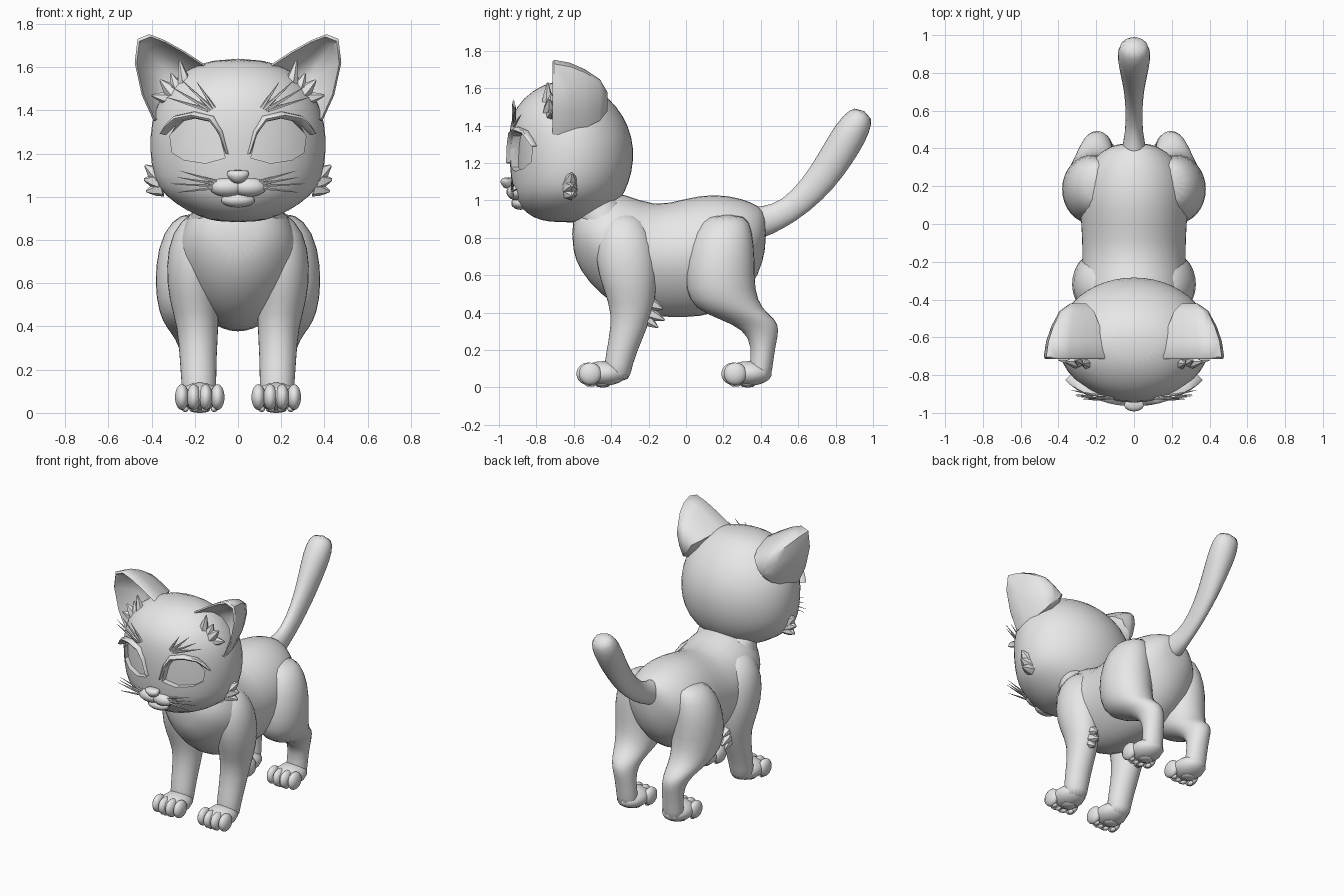
import bpy, bmesh, math
from mathutils import Vector

if "Cube" in bpy.data.objects:
    bpy.data.objects.remove(bpy.data.objects["Cube"])

fur = bpy.data.materials.new("plain_grey")
fur.diffuse_color = (0.8, 0.8, 0.8, 1)
fur.use_nodes = True
fur.node_tree.nodes["Principled BSDF"].inputs["Base Color"].default_value = fur.diffuse_color


def finish(name, bm, mirror=False, subsurf=0, cutter=None, angle=45):
    """Turn a bmesh into a finished, smooth-shaded object with its modifiers applied."""
    bmesh.ops.recalc_face_normals(bm, faces=bm.faces)
    me = bpy.data.meshes.new(name)
    bm.to_mesh(me)
    bm.free()
    ob = bpy.data.objects.new(name, me)
    bpy.context.collection.objects.link(ob)
    if subsurf:
        ob.modifiers.new("Smooth", 'SUBSURF').levels = subsurf
    if mirror:
        m = ob.modifiers.new("Mirror", 'MIRROR')
        m.use_mirror_merge = False
    if cutter:
        b = ob.modifiers.new("Cut", 'BOOLEAN')
        b.object, b.operation, b.solver = cutter, 'DIFFERENCE', 'EXACT'
    dg = bpy.context.evaluated_depsgraph_get()
    new = bpy.data.meshes.new_from_object(ob.evaluated_get(dg))
    ob.modifiers.clear()
    ob.data = new
    new.materials.clear()
    new.materials.append(fur)
    for p in new.polygons:
        p.use_smooth = True
        p.material_index = 0
    new.set_sharp_from_angle(angle=math.radians(angle))
    return ob


def skin(bm, rings, cap_start=True, cap_end=True):
    """Bridge rings of points with quads."""
    vs = [[bm.verts.new(p) for p in r] for r in rings]
    n = len(vs[0])
    for a, b in zip(vs, vs[1:]):
        for i in range(n):
            j = (i + 1) % n
            bm.faces.new((a[i], a[j], b[j], b[i]))
    if cap_start:
        bm.faces.new(vs[0][::-1])
    if cap_end:
        bm.faces.new(vs[-1])


def ellipse(c, u, v, n=16):
    c, u, v = Vector(c), Vector(u), Vector(v)
    return [c + u * math.cos(2 * math.pi * i / n) * 1.02
            + v * math.sin(2 * math.pi * i / n) * 1.02 for i in range(n)]


def column(name, rows):
    """Limb from horizontal rings: x, y, z, x radius, y radius."""
    bm = bmesh.new()
    skin(bm, [ellipse((x, y, z), (rx, 0, 0), (0, ry, 0)) for x, y, z, rx, ry in rows])
    return finish(name, bm, mirror=True, subsurf=1)


def blobs(name, items, mirror=True):
    """Group of ellipsoids: centre, radii."""
    bm = bmesh.new()
    for c, r in items:
        new = bmesh.ops.create_uvsphere(bm, u_segments=14, v_segments=9, radius=1)['verts']
        for v in new:
            v.co = Vector(c) + Vector([a * b for a, b in zip(v.co, r)])
    return finish(name, bm, mirror=mirror)


def spikes(name, items, n=6):
    """Group of tapered hairs: start, end, base radius."""
    bm = bmesh.new()
    for a, b, r in items:
        a, b = Vector(a), Vector(b)
        d = (b - a).normalized()
        u = d.cross(Vector((0.3, 1, 0.1))).normalized()
        w = d.cross(u)
        mid = a.lerp(b, 0.5)
        skin(bm, [ellipse(a, u * r, w * r, n), ellipse(mid, u * r * .7, w * r * .7, n),
                  ellipse(b, u * r * .12, w * r * .12, n)])
    return finish(name, bm, mirror=True)


# Torso: y, bottom z, top z, half width; narrower towards the belly
bm = bmesh.new()
rings = []
for y, lo, hi, w in [(-.61, .74, .90, .09), (-.565, .62, 1.0, .19), (-.46, .50, 1.04, .265),
                     (-.33, .41, 1.04, .285), (-.17, .38, .96, .27), (0, .375, 1.01, .28),
                     (.15, .39, 1.035, .29), (.3, .47, 1.01, .26), (.39, .6, .97, .17),
                     (.43, .75, .93, .08)]:
    ring = ellipse((0, y, (lo + hi) / 2), (w, 0, 0), (0, 0, (hi - lo) / 2), 20)
    for p in ring:
        s = (p.z - lo) / (hi - lo)
        p.x *= 1 - .3 * max(0, .5 - s)
    rings.append(ring)
skin(bm, rings)
finish("torso", bm, subsurf=1)

# Neck
bm = bmesh.new()
skin(bm, [ellipse((0, y, z), (rx, 0, 0), (0, ry, .3 * -ry), 20) for y, z, rx, ry in
          [(-.38, .78, .25, .20), (-.42, .88, .225, .20), (-.45, .96, .2, .17), (-.5, 1.08, .2, .16)]])
finish("neck", bm, subsurf=1)

# Tail: y, z, x radius, radius across the path
path = [(.33, .87, .09, .10), (.43, .89, .055, .08), (.55, .94, .042, .068), (.68, 1.06, .05, .08),
        (.77, 1.18, .065, .09), (.85, 1.31, .085, .095), (.91, 1.41, .092, .088),
        (.955, 1.48, .065, .055)]
bm = bmesh.new()
rings = []
for i, (y, z, rx, r) in enumerate(path):
    a, b = path[max(i - 1, 0)], path[min(i + 1, len(path) - 1)]
    d = Vector((0, b[0] - a[0], b[1] - a[1])).normalized()
    rings.append(ellipse((0, y, z), (rx, 0, 0), Vector((0, -d.z, d.y)) * r, 12))
skin(bm, rings)
finish("tail", bm, subsurf=1)

# Legs
column("front_leg", [(.15, -.34, .94, .06, .08), (.19, -.33, .84, .12, .14), (.205, -.32, .68, .13, .17),
                     (.205, -.30, .52, .115, .14), (.185, -.285, .40, .095, .11),
                     (.185, -.325, .25, .085, .088), (.18, -.365, .12, .08, .075),
                     (.18, -.37, .025, .075, .07)])
column("hind_leg", [(.18, .22, .93, .08, .10), (.215, .2, .84, .135, .155), (.225, .185, .68, .16, .185),
                    (.22, .18, .52, .16, .185), (.215, .225, .42, .135, .18),
                    (.205, .33, .365, .10, .15), (.195, .405, .31, .078, .095),
                    (.185, .415, .22, .07, .062), (.18, .40, .10, .072, .062),
                    (.18, .39, .025, .07, .06)])

# Paws with four toes and underside pads
for name, y0 in (("front_paw", -.59), ("hind_paw", .185)):
    items = [((.177, y0 + .15, .075), (.1, .125, .066))]
    for k in range(4):
        side = abs(k - 1.5)
        items.append(((.177 + (k - 1.5) * .055, y0 + .06 + .012 * side, .073), (.033, .062, .06)))
        items.append(((.177 + (k - 1.5) * .045, y0 + .065 + .015 * side, .018), (.016, .022, .014)))
    items.append(((.177, y0 + .145, .014), (.05, .04, .014)))
    blobs(name, items)

# Elbow fur
spikes("elbow_fur", [((.19, -.2, .45), (.2, -.125, .42), .04), ((.19, -.21, .40), (.2, -.115, .36), .04),
                     ((.19, -.22, .37), (.2, -.15, .32), .035)])


def face_y(x):
    """Depth of the face surface at a given x."""
    return -.61 - .325 * math.sqrt(max(0, 1 - (x / .41) ** 2))


# Eye socket cutter with a rounded floor that forms the eye surface
eye = [(.06, 1.18), (.085, 1.28), (.125, 1.345), (.2, 1.365), (.275, 1.35), (.315, 1.28),
       (.305, 1.205), (.25, 1.17), (.15, 1.155)]
ec = (.19, 1.26)


def eye_ring(s, front=None):
    pts = [(ec[0] + (x - ec[0]) * s, ec[1] + (z - ec[1]) * s) for x, z in eye]
    return [(x, face_y(x) + .035 if front is None else front, z) for x, z in pts]


bm = bmesh.new()
skin(bm, [eye_ring(1, -1.15), eye_ring(1), eye_ring(.7), eye_ring(.35)])
cutter = finish("eye_socket_cutter", bm, mirror=True)
cutter.hide_render = True

# Head: z, front y, back y, half width
bm = bmesh.new()
skin(bm, [ellipse((0, (f + b) / 2, z), (w, 0, 0), (0, (b - f) / 2, 0), 24) for z, f, b, w in
          [(.882, -.72, -.52, .08), (.905, -.82, -.45, .18), (.97, -.89, -.38, .29),
           (1.04, -.925, -.33, .37), (1.15, -.935, -.29, .40), (1.28, -.945, -.28, .405),
           (1.40, -.94, -.31, .385), (1.50, -.91, -.37, .335), (1.59, -.82, -.46, .245),
           (1.64, -.71, -.56, .10)]])
finish("head", bm, subsurf=1, cutter=cutter, angle=35)
bpy.data.objects.remove(cutter)

# Upper eyelid
bm = bmesh.new()
lid = [(.05, 1.20, .008), (.08, 1.30, .012), (.12, 1.36, .016), (.2, 1.378, .016), (.275, 1.362, .018),
       (.31, 1.325, .016), (.335, 1.29, .005)]
skin(bm, [ellipse((x, face_y(x) - .004, z), Vector((x - ec[0], 0, z - ec[1])).normalized() * r,
                  (x * .025 / .3, -.025, 0), 8) for x, z, r in lid])
finish("upper_eyelid", bm, mirror=True)

# Muzzle, nose and chin
blobs("muzzle", [((.05, -.905, 1.045), (.085, .055, .045))])
blobs("chin", [((0, -.885, .985), (.08, .05, .035))], mirror=False)
bm = bmesh.new()
skin(bm, [ellipse((0, y, z), (w, 0, 0), (0, d, 0), 12) for z, y, w, d in
          [(1.06, -.94, .018, .025), (1.08, -.952, .04, .035), (1.105, -.96, .058, .038),
           (1.125, -.95, .05, .028)]])
finish("nose", bm, subsurf=1)

# Ears: an outline stepped back into a shell, with a hollow front
rim = [(.15, 1.61), (.25, 1.675), (.34, 1.725), (.41, 1.752), (.465, 1.73), (.478, 1.62),
       (.445, 1.47), (.39, 1.35), (.31, 1.37), (.2, 1.49)]
bm = bmesh.new()
rings = []
for s, y in [(.25, -.56), (.6, -.60), (.86, -.68), (.95, -.715), (1, -.705), (.93, -.62),
             (.78, -.54), (.55, -.46), (.25, -.42)]:
    rings.append([(.29 + (x - .29) * s, y, 1.52 + (z - 1.52) * s) for x, z in rim])
skin(bm, rings)
finish("ear", bm, mirror=True, angle=50)

# Fur inside the ears and on the cheeks
spikes("ear_fur", [((.24, -.74, 1.49), (.27, -.74, 1.63), .035), ((.27, -.73, 1.47), (.31, -.72, 1.57), .04),
                   ((.29, -.73, 1.47), (.36, -.73, 1.54), .04), ((.3, -.72, 1.45), (.4, -.72, 1.47), .035)])
spikes("cheek_fur", [((.36, -.62, 1.09), (.43, -.61, 1.145), .045), ((.36, -.62, 1.07), (.435, -.61, 1.08), .045),
                     ((.35, -.62, 1.04), (.425, -.61, 1.025), .04)])

# Whiskers beside the muzzle and above the eyes
spikes("whiskers", [((.10, -.93, 1.07), (.27, -.93, 1.12), .007), ((.11, -.93, 1.06), (.28, -.92, 1.09), .007),
                    ((.11, -.93, 1.05), (.31, -.90, 1.06), .007), ((.11, -.93, 1.04), (.28, -.92, 1.02), .007)], 5)
spikes("brow_whiskers", [((.11, -.92, 1.41), (.19, -.93, 1.53), .009), ((.12, -.92, 1.405), (.26, -.92, 1.54), .009),
                         ((.13, -.92, 1.40), (.31, -.91, 1.51), .009), ((.14, -.92, 1.40), (.33, -.88, 1.46), .009)], 5)
